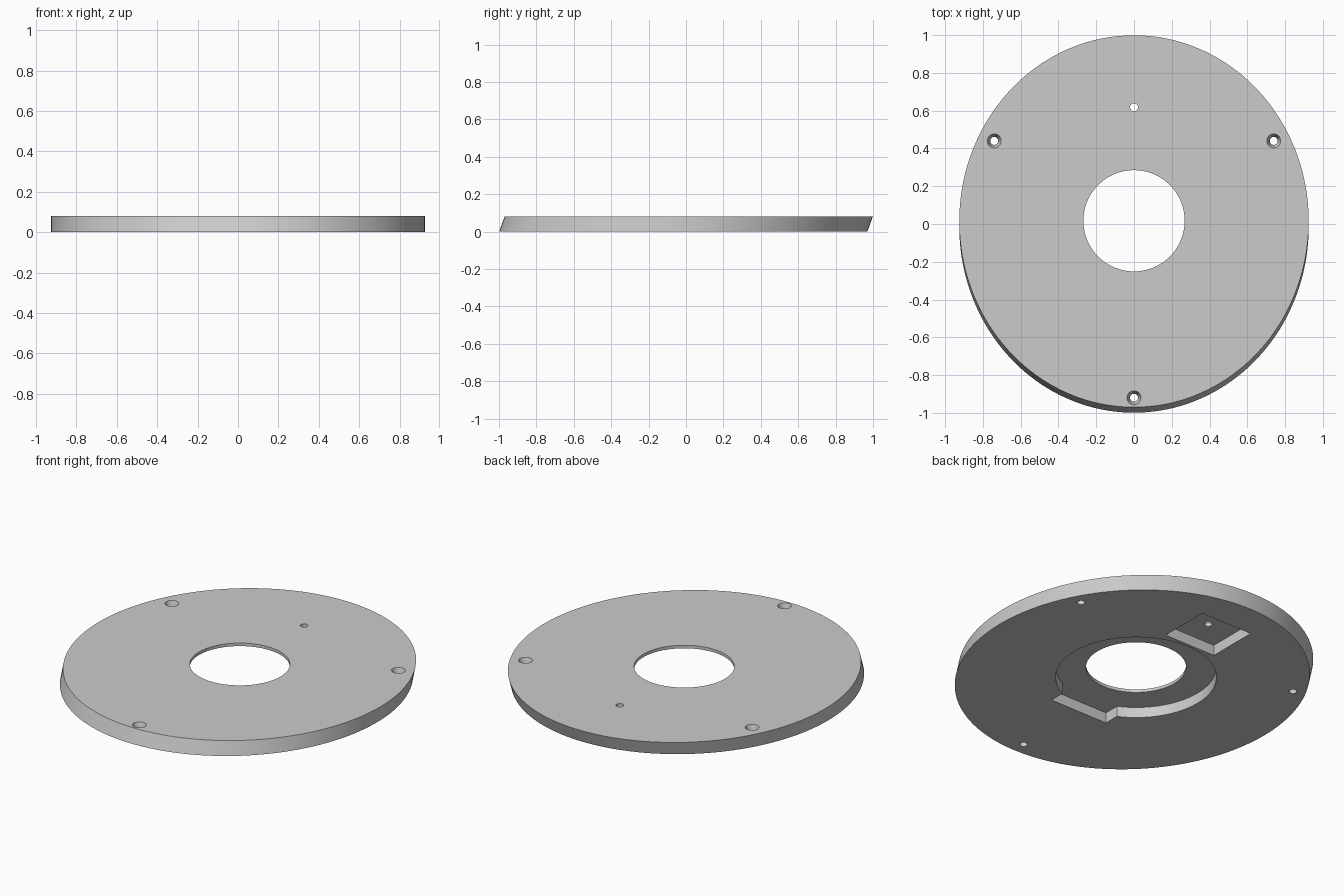
import bpy
import bmesh
from math import radians, tan, cos
from mathutils import Matrix, Vector

if "Cube" in bpy.data.objects:
    bpy.data.objects.remove(bpy.data.objects["Cube"], do_unlink=True)

THICK = 0.08
RADIUS = 0.925
TILT = radians(20)      # the rim is a round bore cut at a slant
POCKET = 0.062          # depth of the underside recesses
HOLE_Y = 0.017
PIN_Y = 0.617

grey = bpy.data.materials.new("plain grey")
grey.use_nodes = True
grey.diffuse_color = (0.6, 0.6, 0.6, 1)
grey.node_tree.nodes["Principled BSDF"].inputs["Base Color"].default_value = (0.6, 0.6, 0.6, 1)


def make_object(name, bm):
    bmesh.ops.recalc_face_normals(bm, faces=bm.faces)
    mesh = bpy.data.meshes.new(name)
    bm.to_mesh(mesh)
    bm.free()
    mesh.materials.append(grey)
    obj = bpy.data.objects.new(name, mesh)
    bpy.context.collection.objects.link(obj)
    return obj


def cone(name, x, y, z0, z1, r0, r1, segments=48):
    bm = bmesh.new()
    bmesh.ops.create_cone(bm, cap_ends=True, segments=segments, radius1=r0, radius2=r1,
                          depth=z1 - z0, matrix=Matrix.Translation((x, y, (z0 + z1) / 2)))
    return make_object(name, bm)


def box(name, x0, x1, y0, y1, z0, z1):
    bm = bmesh.new()
    bmesh.ops.create_cube(bm, size=1)
    bmesh.ops.scale(bm, vec=(x1 - x0, y1 - y0, z1 - z0), verts=bm.verts)
    bmesh.ops.translate(bm, vec=Vector((x0 + x1, y0 + y1, z0 + z1)) / 2, verts=bm.verts)
    return make_object(name, bm)


# Oval plate with a slanted rim
plate = cone("plate", 0, 0, 0, THICK, RADIUS, RADIUS, 160)
for v in plate.data.vertices:
    v.co.y = v.co.y / cos(TILT) + (v.co.z - THICK / 2) * tan(TILT)

# Centre opening, stepped recess with its notch, and square pocket
cutters = [
    cone("centre_hole", 0, HOLE_Y, -0.1, 0.2, 0.268, 0.268, 96),
    cone("round_recess", 0, HOLE_Y, -0.1, POCKET, 0.43, 0.43, 96),
    box("recess_notch", -0.19, 0.19, -0.46, -0.2, -0.1, POCKET),
    box("square_pocket", -0.168, 0.168, PIN_Y - 0.152, PIN_Y + 0.152, -0.1, POCKET),
    cone("pin_hole", 0, PIN_Y, -0.1, 0.2, 0.021, 0.021),
]

# Three countersunk screw holes
SINK = 0.045
for x, y in ((-0.74, 0.44), (0.74, 0.44), (0, -0.92)):
    cutters.append(cone("screw_hole", x, y, -0.1, 0.2, 0.021, 0.021))
    cutters.append(cone("countersink", x, y, THICK - SINK, THICK + SINK, 0.021, 0.053))

bpy.context.view_layer.objects.active = plate
for cutter in cutters:
    mod = plate.modifiers.new("cut", "BOOLEAN")
    mod.operation = "DIFFERENCE"
    mod.solver = "EXACT"
    mod.object = cutter
    bpy.ops.object.modifier_apply(modifier=mod.name)
    bpy.data.objects.remove(cutter, do_unlink=True)

# Smooth curved walls, sharp rims
bpy.ops.object.select_all(action="DESELECT")
plate.select_set(True)
bpy.ops.object.shade_smooth_by_angle(angle=radians(30))
